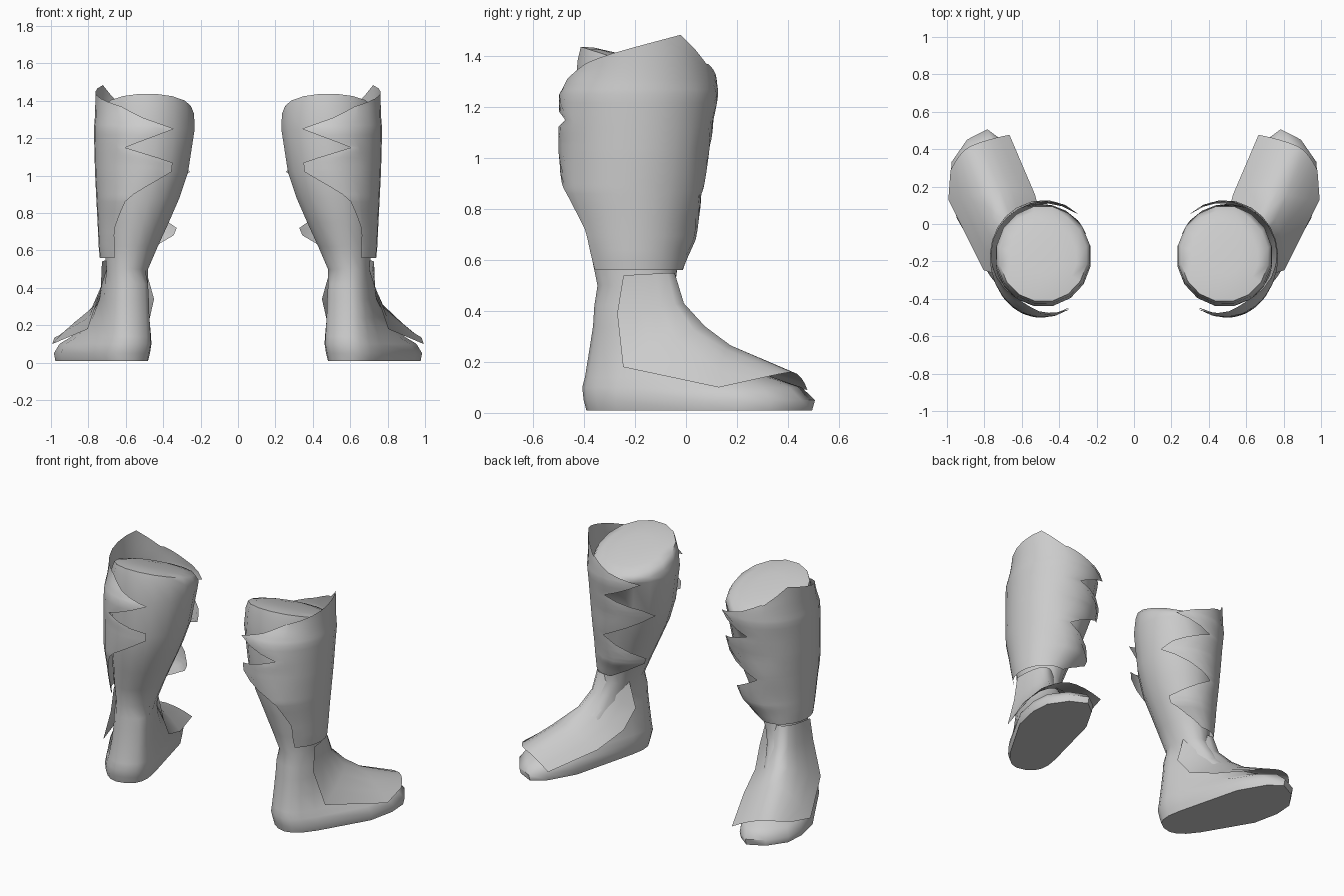
import bpy, bmesh
from math import sin, cos, radians, pi, copysign

cube = bpy.data.objects.get("Cube")
if cube:
    bpy.data.objects.remove(cube)

grey = bpy.data.materials.new("plain_grey")
grey.use_nodes = True
grey.diffuse_color = (0.6, 0.6, 0.6, 1)
grey.node_tree.nodes["Principled BSDF"].inputs["Base Color"].default_value = (0.6, 0.6, 0.6, 1)

SEGS = 16
TURN = radians(24)          # feet point outward
ANKLE = (0.60, -0.20)

# calf and shin sections: z, centre x, centre y, half width, half depth
CALF = [(0.50, 0.592, -0.195, 0.113, 0.155),
        (0.62, 0.572, -0.200, 0.145, 0.175),
        (0.75, 0.545, -0.200, 0.178, 0.200),
        (0.88, 0.520, -0.200, 0.210, 0.230),
        (1.02, 0.500, -0.190, 0.237, 0.250),
        (1.25, 0.485, -0.175, 0.258, 0.268),
        (1.34, 0.485, -0.165, 0.250, 0.262)]

# foot sections: z, heel length, toe length, heel half width, toe half width, toe slant, outward shift
FOOT = [(0.01, 0.18, 0.715, 0.115, 0.215, 0.35, 0.032),
        (0.05, 0.19, 0.725, 0.125, 0.222, 0.35, 0.032),
        (0.10, 0.20, 0.67, 0.125, 0.208, 0.30, 0.025),
        (0.14, 0.19, 0.57, 0.125, 0.175, 0.20, 0.020),
        (0.24, 0.175, 0.36, 0.120, 0.125, 0.05, 0.015),
        (0.34, 0.16, 0.24, 0.117, 0.113, 0.0, 0.010),
        (0.42, 0.155, 0.19, 0.113, 0.11, 0.0, 0.010)]


def foot_to_world(u, v, z):
    return (ANKLE[0] + u * sin(TURN) + v * cos(TURN),
            ANKLE[1] + u * cos(TURN) - v * sin(TURN), z)


def between(a, b, t):
    return [p + (q - p) * t for p, q in zip(a, b)]


def calf_at(z):
    """Calf section at any height."""
    z = max(CALF[0][0], min(CALF[-1][0], z))
    for a, b in zip(CALF, CALF[1:]):
        if z <= b[0]:
            return between(a, b, (z - a[0]) / (b[0] - a[0]))[1:]


def calf_ring(z, cx, cy, rx, ry, tilt=0.0):
    pts = []
    for i in range(SEGS):
        a = 2 * pi * i / SEGS + TURN * 0.5
        pts.append((cx + rx * sin(a), cy + ry * cos(a), z - tilt * ry * cos(a)))
    return pts


def foot_ring(z, heel, toe, w_heel, w_toe, slant, shift):
    pts = []
    for i in range(SEGS):
        a = 2 * pi * i / SEGS
        # blunter at the toes of the low sections than at the heel
        power = 0.62 if cos(a) > 0 and z < 0.12 else 0.75
        c, s = [copysign(abs(k) ** power, k) for k in (cos(a), sin(a))]
        u = c * (toe if c > 0 else heel)
        f = (u + heel) / (toe + heel)
        v = s * (w_heel + (w_toe - w_heel) * min(1, f * 1.5)) + shift
        if c > 0:
            u -= slant * v * c
            v -= 0.03 * c
        pts.append(foot_to_world(u, v, z))
    return pts


def build(name, rows, side, closed):
    """Skin rows of points; closed rows become a capped tube."""
    bm = bmesh.new()
    grid = [[bm.verts.new((side * x, y, z)) for x, y, z in row] for row in rows]
    n = len(rows[0])
    for low, high in zip(grid, grid[1:]):
        for i in range(n if closed else n - 1):
            j = (i + 1) % n
            face = [low[i], high[i], high[j], low[j]]
            bm.faces.new(face if side > 0 else face[::-1])
    if closed:
        bm.faces.new(grid[0])
        bm.faces.new(grid[-1])
        bmesh.ops.recalc_face_normals(bm, faces=bm.faces)
    mesh = bpy.data.meshes.new(name)
    bm.to_mesh(mesh)
    bm.free()
    mesh.materials.append(grey)
    obj = bpy.data.objects.new(name, mesh)
    bpy.context.collection.objects.link(obj)
    bpy.ops.object.select_all(action='DESELECT')
    obj.select_set(True)
    bpy.context.view_layer.objects.active = obj
    bpy.ops.object.shade_smooth_by_angle(angle=radians(60))


# leg: foot, calf and a rounded top that slopes toward the toes
leg = [foot_ring(*f) for f in FOOT] + [calf_ring(*c) for c in CALF[:-1]]
leg += [calf_ring(1.318, 0.485, -0.165, 0.254, 0.264, 0.27),
        calf_ring(1.360, 0.485, -0.172, 0.236, 0.245, 0.32),
        calf_ring(1.376, 0.485, -0.180, 0.180, 0.185, 0.32),
        calf_ring(1.384, 0.485, -0.180, 0.090, 0.090, 0.32)]

# shin guard: height, wrap angle toward -y, wrap angle toward +y,
# stand-off toward -y, stand-off toward +y, extra flare at the +y tips
GUARD = [(0.56, 60, 100, 0.02, 0.02, 0), (0.62, 60, 130, 0.025, 0.025, 0.03),
         (0.68, 57, 150, 0.035, 0.03, 0.06), (0.72, 57, 150, 0.04, 0.03, 0.06),
         (0.86, 70, 82, 0.06, 0.035, 0.01), (0.90, 80, 98, 0.06, 0.035, 0.01),
         (1.02, 123, 152, 0.06, 0.03, 0.01), (1.07, 123, 135, 0.06, 0.03, 0.01),
         (1.15, 66, 85, 0.06, 0.03, 0), (1.25, 120, 132, 0.055, 0.035, 0),
         (1.31, 85, 92, 0.035, 0.025, 0), (1.37, 60, 66, 0.005, 0.015, 0)]
STEPS = 3
profile = [between(a, b, k / STEPS) for a, b in zip(GUARD, GUARD[1:]) for k in range(STEPS)]
profile.append(GUARD[-1])
guard = []
for z, back, front, gap_back, gap_front, flare in profile:
    cx, cy, rx, ry = calf_at(z)
    # fixed middle columns keep the shell smooth; the outer ones form the points
    angles = [-55 - (back - 55) * k / 4 for k in range(4, 0, -1)]
    angles += [-55 + 115 * k / 8 for k in range(9)]
    angles += [60 + (front - 60) * k / 4 for k in range(1, 5)]
    row = []
    for deg in angles:
        a = radians(deg)
        # top edge rises to a peak on the outer toe side
        peak = max(0, min((deg + 60) / 91, (62 - deg) / 31))
        lift = 0.115 * peak * max(0, (z - 1.31) / 0.06)
        extra = flare * max(0, deg - 60) / 90
        gap = gap_back if deg < 0 else gap_front
        row.append((cx + (rx + 0.028 + extra) * cos(a),
                    cy + (ry + gap + extra) * sin(a), z + lift))
    guard.append(row[::-1])

# instep plate: ridge u, ridge z, then edge (u, v, z) on the inner and outer side
PLATE = [(0.17, 0.55, (0.03, -0.13, 0.50), (0.01, 0.135, 0.54)),
         (0.21, 0.43, (0.01, -0.17, 0.34), (-0.01, 0.15, 0.39)),
         (0.30, 0.34, (0.10, -0.18, 0.22), (0.04, 0.205, 0.18)),
         (0.41, 0.265, (0.30, -0.21, 0.15), (0.46, 0.225, 0.10)),
         (0.675, 0.160, (0.645, -0.215, 0.09), (0.60, 0.15, 0.135))]
plate = []
for ridge_u, ridge_z, inner, outer in PLATE:
    row = []
    for i in range(9):
        t = i / 4 - 1
        eu, ev, ez = inner if t < 0 else outer
        k = 1 - abs(t) ** 1.7
        row.append(foot_to_world(eu + (ridge_u - eu) * k, ev * abs(t),
                                 ez + (ridge_z - ez) * k))
    plate.append(row[::-1])
plate.reverse()

for side, label in ((1, "left"), (-1, "right")):
    build(label + "_leg", leg, side, True)
    build(label + "_shin_guard", guard, side, False)
    build(label + "_instep_plate", plate, side, False)
